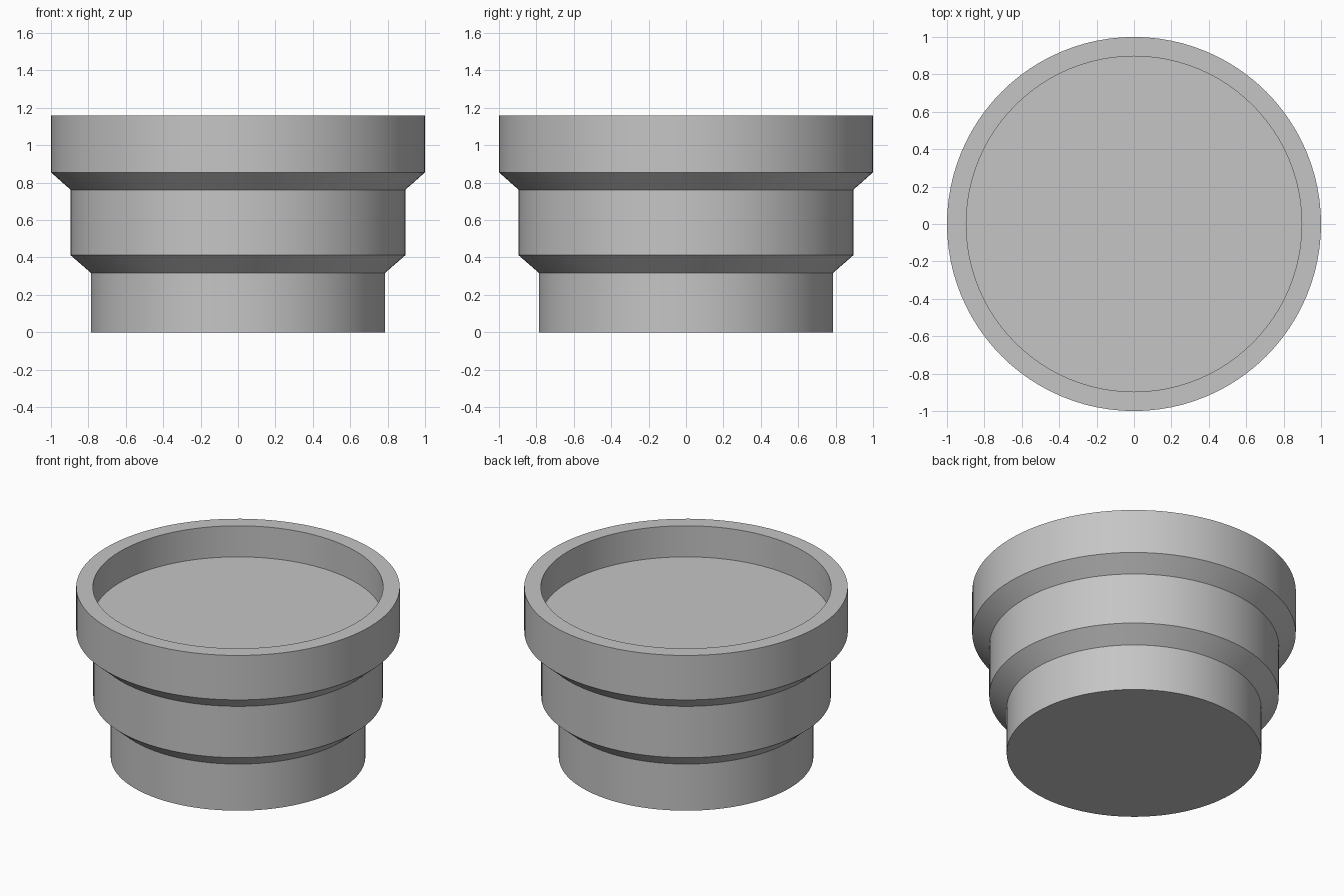
import bpy
import bmesh
import math

SEGMENTS = 96

# Remove the default cube
cube = bpy.data.objects.get("Cube")
if cube:
    bpy.data.objects.remove(cube, do_unlink=True)

# Plain grey material
grey = bpy.data.materials.new("grey")
grey.use_nodes = True
colour = (0.56, 0.56, 0.56, 1)
grey.diffuse_color = colour
bsdf = next(n for n in grey.node_tree.nodes if n.type == 'BSDF_PRINCIPLED')
bsdf.inputs["Base Color"].default_value = colour


def lathe(name, profile, material):
    """Spin a (radius, height) profile around z and cap its open ends."""
    bm = bmesh.new()
    verts = [bm.verts.new((r, 0, z)) for r, z in profile]
    edges = [bm.edges.new(pair) for pair in zip(verts, verts[1:])]
    bmesh.ops.spin(bm, geom=verts + edges, cent=(0, 0, 0), axis=(0, 0, 1),
                   angle=math.tau, steps=SEGMENTS)
    bmesh.ops.remove_doubles(bm, verts=bm.verts[:], dist=0.0001)
    rims = [e for e in bm.edges if e.is_boundary]
    bmesh.ops.holes_fill(bm, edges=rims, sides=0)
    bmesh.ops.recalc_face_normals(bm, faces=bm.faces[:])
    mesh = bpy.data.meshes.new(name)
    bm.to_mesh(mesh)
    bm.free()
    mesh.materials.append(material)
    obj = bpy.data.objects.new(name, mesh)
    bpy.context.collection.objects.link(obj)
    return obj


# Stepped body: base, two flared tiers, rim and recessed floor
body = lathe("stepped_cup", [
    (0.787, 0), (0.787, 0.318),
    (0.895, 0.412), (0.895, 0.762),
    (1, 0.855), (1, 1.158),
    (0.897, 1.158), (0.897, 0.946),
], grey)

bpy.ops.object.select_all(action='DESELECT')
body.select_set(True)
bpy.context.view_layer.objects.active = body
bpy.ops.object.shade_smooth_by_angle(angle=math.radians(25))
